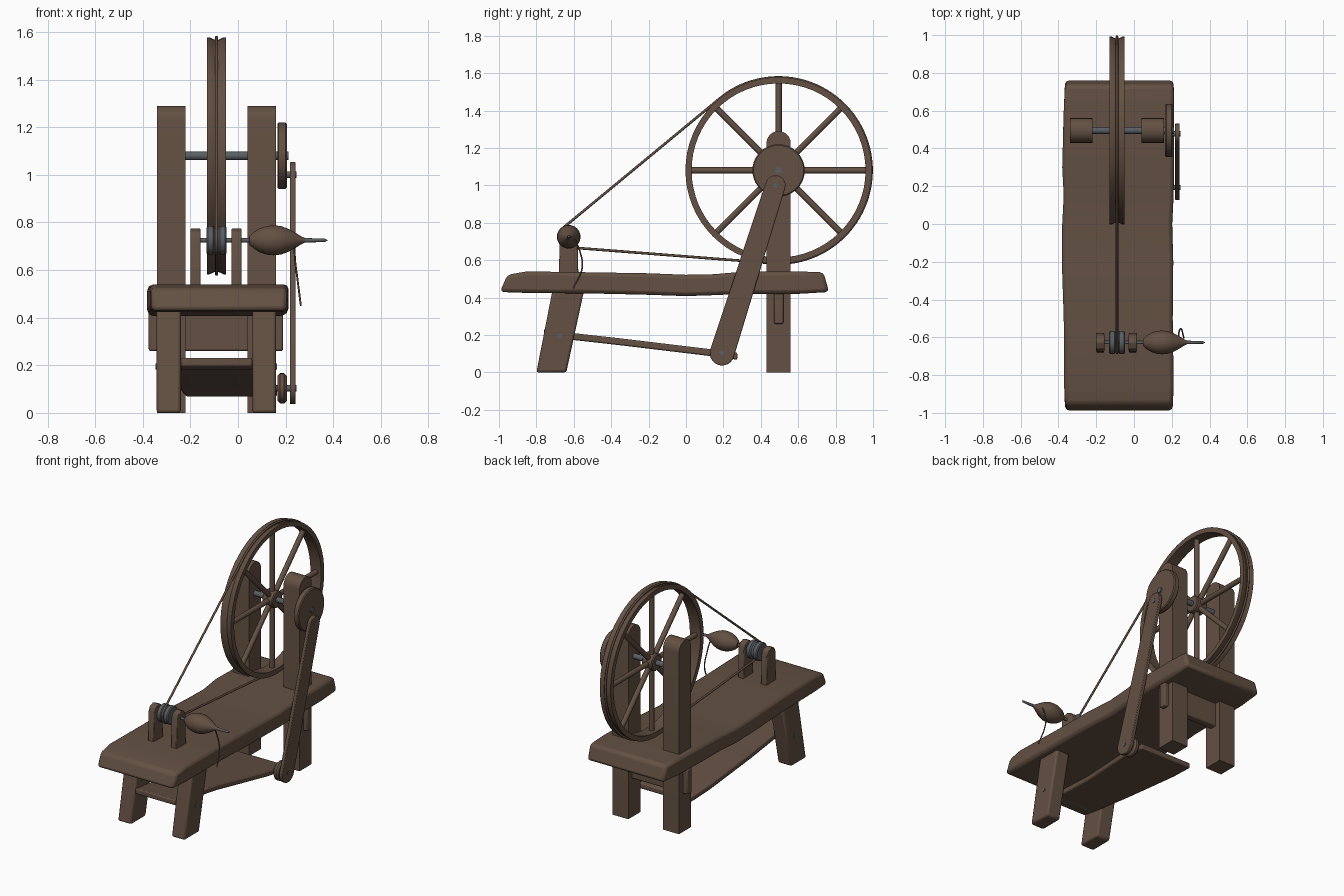
import bpy, bmesh, math
from mathutils import Vector

if "Cube" in bpy.data.objects:
    bpy.data.objects.remove(bpy.data.objects["Cube"])


def material(name, col):
    m = bpy.data.materials.new(name)
    m.diffuse_color = (*col, 1)
    m.use_nodes = True
    m.node_tree.nodes["Principled BSDF"].inputs["Base Color"].default_value = m.diffuse_color
    return m


WOOD = material("brown wood", (0.125, 0.080, 0.055))
IRON = material("grey iron", (0.10, 0.112, 0.122))


def finish(name, bm, mat, bevel=0.0, angle=35):
    bmesh.ops.remove_doubles(bm, verts=bm.verts, dist=1e-5)
    bmesh.ops.recalc_face_normals(bm, faces=bm.faces)
    me = bpy.data.meshes.new(name)
    bm.to_mesh(me)
    bm.free()
    ob = bpy.data.objects.new(name, me)
    bpy.context.collection.objects.link(ob)
    me.materials.append(mat)
    if bevel:
        b = ob.modifiers.new("bevel", 'BEVEL')
        b.width, b.segments, b.limit_method = bevel, 2, 'ANGLE'
    bpy.ops.object.select_all(action='DESELECT')
    ob.select_set(True)
    bpy.context.view_layer.objects.active = ob
    bpy.ops.object.shade_smooth_by_angle(angle=math.radians(angle))
    return ob


def loft(name, rings, mat, bevel=0.0):
    bm = bmesh.new()
    rs = [[bm.verts.new(p) for p in r] for r in rings]
    n = len(rs[0])
    for a, b in zip(rs, rs[1:]):
        for i in range(n):
            bm.faces.new((a[i], a[(i + 1) % n], b[(i + 1) % n], b[i]))
    bm.faces.new(rs[0])
    bm.faces.new(rs[-1])
    return finish(name, bm, mat, bevel)


def plate(name, outline, x0, x1, mat, bevel=0.0):
    """Side outline (y, z) extruded along x."""
    return loft(name, [[(x, y, z) for y, z in outline] for x in (x0, x1)], mat, bevel)


def lathe(name, prof, cy, cz, mat, n=32, closed=False):
    """Profile (x, radius) turned about an x-wise axis."""
    bm = bmesh.new()
    vs = [bm.verts.new((x, cy, cz + r)) for x, r in prof]
    es = [bm.edges.new(p) for p in zip(vs, vs[1:])]
    if closed:
        es.append(bm.edges.new((vs[-1], vs[0])))
    bmesh.ops.spin(bm, geom=vs + es, cent=(0, cy, cz), axis=(1, 0, 0),
                   angle=2 * math.pi, steps=n)
    return finish(name, bm, mat)


def rod_x(name, x0, x1, r, cy, cz, mat, n=24, ch=0.0):
    lathe(name, [(x0, 0), (x0, r - ch), (x0 + ch, r), (x1 - ch, r), (x1, r - ch), (x1, 0)],
          cy, cz, mat, n)


def cord(name, pts, r, cyclic=False, smooth=False):
    cu = bpy.data.curves.new(name, 'CURVE')
    cu.dimensions = '3D'
    cu.bevel_depth, cu.bevel_resolution, cu.use_fill_caps = r, 2, True
    if smooth:
        s = cu.splines.new('BEZIER')
        s.bezier_points.add(len(pts) - 1)
        for b, p in zip(s.bezier_points, pts):
            b.co = p
            b.handle_left_type = b.handle_right_type = 'AUTO'
    else:
        s = cu.splines.new('POLY')
        s.points.add(len(pts) - 1)
        for b, p in zip(s.points, pts):
            b.co = (*p, 1)
    s.use_cyclic_u = cyclic
    cu.materials.append(WOOD)
    bpy.context.collection.objects.link(bpy.data.objects.new(name, cu))


def arc(cy, cz, r, a0, a1, n):
    return [(cy + r * math.cos(a0 + (a1 - a0) * i / n),
             cz + r * math.sin(a0 + (a1 - a0) * i / n)) for i in range(n + 1)]


WX, WY, WZ = -0.09, 0.495, 1.08      # wheel centre
SY, SZ = -0.627, 0.725               # spindle centre

# bench: hand-hewn plank (y bottom, y top, z bottom, z top, x left, x right)
bench = [(-0.995, -0.955, 0.43, 0.522, -0.365, 0.205), (-0.85, -0.85, 0.425, 0.54, -0.37, 0.21),
         (-0.5, -0.5, 0.422, 0.535, -0.372, 0.205), (-0.2, -0.2, 0.415, 0.53, -0.382, 0.208),
         (0.0, 0.0, 0.408, 0.522, -0.38, 0.202), (0.15, 0.15, 0.413, 0.525, -0.372, 0.21),
         (0.3, 0.3, 0.42, 0.538, -0.38, 0.212), (0.6, 0.6, 0.42, 0.54, -0.372, 0.212),
         (0.765, 0.735, 0.43, 0.535, -0.365, 0.21)]
loft("bench", [[(a, yb, zb), (b, yb, zb), (b, yt, zt), (a, yt, zt)]
               for yb, yt, zb, zt, a, b in bench], WOOD, 0.02)

# slanted front legs and tall rear posts
for side, x0, x1 in (("left", -0.342, -0.24), ("right", 0.06, 0.16)):
    plate(side + "_front_leg", [(-0.80, 0), (-0.64, 0), (-0.54, 0.46), (-0.71, 0.46)],
          x0, x1, WOOD, 0.012)
for side, x0 in (("left", -0.34), ("right", 0.04)):
    plate(side + "_wheel_post", [(0.43, 0), (0.56, 0)] + arc(0.495, 1.225, 0.065, 0, math.pi, 12),
          x0, x0 + 0.12, WOOD)

# brace whose tenons pass through the rear posts
plate("rear_brace", [(0.47, 0.26), (0.52, 0.26), (0.52, 0.43), (0.47, 0.43)],
      -0.375, 0.19, WOOD, 0.008)

# grooved wheel rim, hub, spokes, axle
lathe("wheel_rim", [(WX + a, r) for a, r in ((-0.04, 0.465), (-0.04, 0.498), (-0.03, 0.498),
      (0, 0.484), (0.03, 0.498), (0.04, 0.498), (0.04, 0.465))], WY, WZ, WOOD, 64, True)
rod_x("wheel_hub", WX - 0.04, WX + 0.04, 0.055, WY, WZ, WOOD, 24, 0.006)
bm = bmesh.new()
for i in range(8):
    a = i * math.pi / 4
    d = Vector((0, math.cos(a), math.sin(a)))
    m = d.to_track_quat('Z', 'Y').to_matrix().to_4x4()
    m.translation = Vector((WX, WY, WZ)) + d * 0.255
    bmesh.ops.create_cone(bm, cap_ends=True, segments=12, radius1=0.017, radius2=0.017,
                          depth=0.43, matrix=m)
finish("wheel_spokes", bm, WOOD)
rod_x("wheel_axle", -0.26, 0.213, 0.018, WY, WZ, IRON)

# crank disc and connecting rod
rod_x("crank_disc", 0.165, 0.205, 0.14, WY, WZ, WOOD, 40, 0.006)
top, low = (0.478, 1.0), (0.193, 0.103)
t = math.atan2(top[1] - low[1], top[0] - low[0])
plate("connecting_rod", arc(*top, 0.054, t - math.pi / 2, t + math.pi / 2, 12)
      + arc(*low, 0.066, t + math.pi / 2, t + 1.5 * math.pi, 12), 0.218, 0.242, WOOD, 0.004)
rod_x("crank_pin", 0.19, 0.245, 0.014, *top, IRON)
rod_x("treadle_pin", 0.12, 0.245, 0.014, *low, IRON)
rod_x("treadle_boss", 0.165, 0.205, 0.064, *low, WOOD, 24, 0.012)

# treadle board widening toward the rod (y, z top, x left, x right)
treadle = [(-0.76, 0.232, -0.24, 0.06), (-0.6, 0.21, -0.245, 0.06), (-0.35, 0.182, -0.25, 0.08),
           (-0.1, 0.152, -0.245, 0.125), (0.1, 0.128, -0.24, 0.16), (0.275, 0.105, -0.22, 0.165)]
loft("treadle", [[(a, y, z - 0.037), (b, y, z - 0.037), (b, y, z), (a, y, z)]
                 for y, z, a, b in treadle], WOOD, 0.008)
rod_x("treadle_hinge", -0.346, 0.164, 0.013, -0.675, 0.195, IRON)

# spindle supports, shaft, double pulley
for side, x0 in (("left", -0.2), ("right", -0.028)):
    plate(side + "_spindle_post", [(-0.68, 0.5), (-0.575, 0.5), (-0.58, 0.73), (-0.595, 0.762),
          (-0.627, 0.775), (-0.66, 0.762), (-0.675, 0.73)], x0, x0 + 0.043, WOOD, 0.005)
lathe("spindle", [(-0.19, 0), (-0.19, 0.009), (0.3, 0.009), (0.365, 0.007), (0.378, 0)],
      SY, SZ, IRON, 16)
lathe("spindle_pulley", [(WX + a, r) for a, r in ((-0.042, 0), (-0.042, 0.054), (-0.036, 0.06),
      (-0.014, 0.06), (-0.006, 0.05), (0.006, 0.05), (0.014, 0.06), (0.036, 0.06),
      (0.042, 0.054), (0.042, 0))], SY, SZ, IRON)

# teardrop of spun yarn with a loose end
lathe("yarn_cop", [(0.045, 0), (0.048, 0.018), (0.065, 0.034), (0.09, 0.05), (0.12, 0.06),
      (0.15, 0.063), (0.18, 0.06), (0.21, 0.049), (0.24, 0.033), (0.265, 0.017), (0.283, 0.009)],
      SY, SZ, WOOD)
cord("loose_yarn", [(0.235, -0.63, 0.755), (0.237, -0.59, 0.70), (0.24, -0.565, 0.64),
                    (0.25, -0.555, 0.56), (0.264, -0.603, 0.45)], 0.004, smooth=True)

# drive belt: external tangents round the wheel and the pulley
R, r = 0.497, 0.056
base = math.atan2(SZ - WZ, SY - WY)
off = math.acos((R - r) / math.hypot(SY - WY, SZ - WZ))
loop = arc(WY, WZ, R, base + off, base - off + 2 * math.pi, 60) \
    + arc(SY, SZ, r, base - off, base + off, 14)
cord("drive_belt", [(WX, y, z) for y, z in loop], 0.007, cyclic=True)
